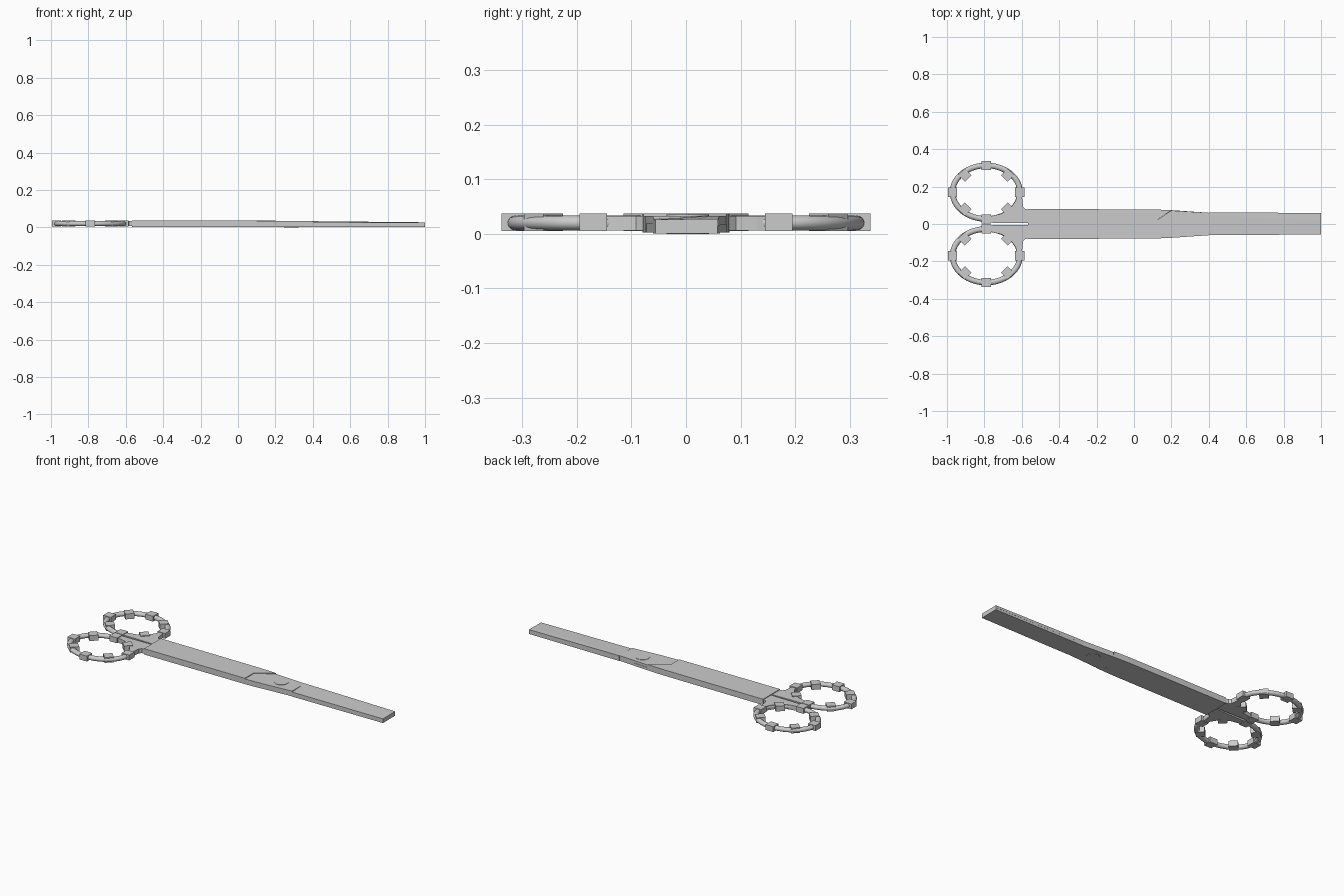
import bpy, bmesh, math
from mathutils import Vector, Matrix

if "Cube" in bpy.data.objects:
    bpy.data.objects.remove(bpy.data.objects["Cube"])


def finish(name, bm, smooth=False):
    bmesh.ops.recalc_face_normals(bm, faces=bm.faces)
    me = bpy.data.meshes.new(name)
    bm.to_mesh(me)
    bm.free()
    ob = bpy.data.objects.new(name, me)
    bpy.context.collection.objects.link(ob)
    if smooth:
        bpy.ops.object.select_all(action='DESELECT')
        ob.select_set(True)
        bpy.context.view_layer.objects.active = ob
        bpy.ops.object.shade_smooth_by_angle(angle=math.radians(35))
    return ob


def loft(name, sections, closed=False, smooth=False):
    """Skin a list of equal-length cross-sections."""
    bm = bmesh.new()
    rows = [[bm.verts.new(p) for p in s] for s in sections]
    n = len(rows[0])
    pairs = list(zip(rows, rows[1:])) + ([(rows[-1], rows[0])] if closed else [])
    for a, b in pairs:
        for i in range(n):
            j = (i + 1) % n
            bm.faces.new((a[i], a[j], b[j], b[i]))
    if not closed:
        bm.faces.new(rows[0])
        bm.faces.new(rows[-1])
    return finish(name, bm, smooth)


def plate(name, outline, z0, z1, side=1):
    """Flat outline extruded between two heights; side flips y."""
    return loft(name, [[(x, side * y, z) for x, y in outline] for z in (z0, z1)])


CX, CY, RX, RY = -0.79, 0.17, 0.18, 0.143

for side, tag in ((1, "left"), (-1, "right")):
    # finger ring: round tube swept along an ellipse
    rings = []
    for i in range(64):
        a = math.tau * i / 64
        c = Vector((CX + RX * math.cos(a), side * (CY + RY * math.sin(a)), 0.02))
        out = Vector((RY * math.cos(a), side * RX * math.sin(a), 0)).normalized()
        rings.append([c + out * 0.015 * math.cos(t) + Vector((0, 0, 0.0135 * math.sin(t)))
                      for t in (math.tau * k / 16 for k in range(16))])
    loft("finger_ring_" + tag, rings, closed=True, smooth=True)

    # square studs around the ring
    for k in range(8):
        a = math.tau * k / 8
        s = 0.9 if k % 2 else 1.0
        x = CX + RX * s * math.cos(a)
        y = side * (CY + RY * s * math.sin(a))
        bm = bmesh.new()
        m = (Matrix.Translation((x, y, 0.021)) @ Matrix.Rotation(side * a, 4, 'Z')
             @ Matrix.Diagonal((0.05, 0.05, 0.032, 1)))
        bmesh.ops.create_cube(bm, size=1, matrix=m)
        finish(f"ring_stud_{tag}_{k}", bm)

    # neck flaring from shank into the ring, with a slot between the halves
    plate("neck_" + tag, [(-0.78, 0.007), (-0.566, 0.004), (-0.566, 0.077), (-0.582, 0.08),
                          (-0.593, 0.092), (-0.597, 0.13), (-0.605, 0.17), (-0.623, 0.17),
                          (-0.632, 0.125), (-0.66, 0.083), (-0.71, 0.054), (-0.78, 0.039)],
          0.006, 0.033, side)

    # shank half
    plate("shank_" + tag, [(-0.567, 0), (0.1, 0), (0.1, 0.078), (-0.567, 0.08)],
          0.002, 0.037, side)

    # diagonal shoulder, on top for one arm and underneath for the other
    z0, z1 = (0.018, 0.037) if side > 0 else (0.002, 0.018)
    plate("shoulder_" + tag, [(0.1, 0.005), (0.2, 0.074), (0.1, 0.078)], z0, z1, side)

    # joint plate, crossing to the other side beyond the shoulder
    z0, z1 = (0.002, 0.018) if side > 0 else (0.018, 0.033)
    plate("joint_" + tag, [(0.1, 0.078), (0.1, -0.005), (0.2, -0.072), (0.4, -0.06),
                           (0.4, 0.06), (0.2, 0.074)], z0, z1, side)

# upper blade with a ground face falling towards the near edge and the tip
loft("upper_blade", [
    [(0.4, -0.06, 0.014), (0.4, 0.062, 0.014), (0.4, 0.062, 0.033), (0.4, 0.045, 0.033),
     (0.4, -0.06, 0.028)],
    [(1.0, -0.056, 0.014), (1.0, 0.059, 0.014), (1.0, 0.059, 0.027), (1.0, 0.02, 0.027),
     (1.0, -0.056, 0.026)]])

# lower blade
loft("lower_blade", [
    [(x, -w, 0.001), (x, w + 0.002, 0.001), (x, w + 0.002, 0.014), (x, -w, 0.014)]
    for x, w in ((0.4, 0.06), (1.0, 0.056))])

# pivot screw
bm = bmesh.new()
bmesh.ops.create_cone(bm, cap_ends=True, segments=32, radius1=0.039, radius2=0.039, depth=0.035,
                      matrix=Matrix.Translation((0.285, 0.003, 0.0175)))
finish("pivot_screw", bm, smooth=True)
